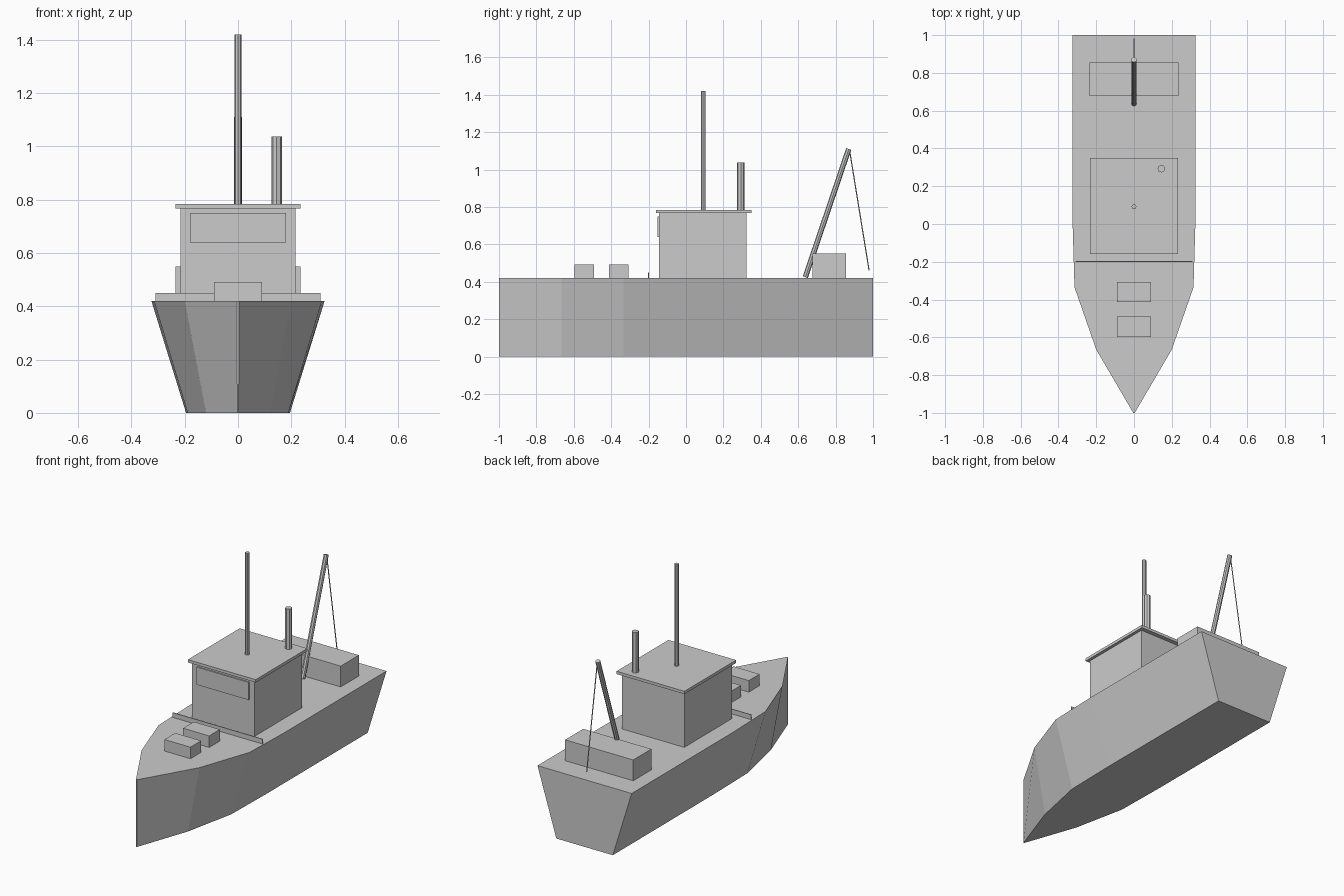
import bpy, bmesh
from mathutils import Vector

if "Cube" in bpy.data.objects:
    bpy.data.objects.remove(bpy.data.objects["Cube"])

grey = bpy.data.materials.new("plain grey")
grey.diffuse_color = (0.6, 0.6, 0.6, 1)
grey.use_nodes = True
grey.node_tree.nodes["Principled BSDF"].inputs["Base Color"].default_value = grey.diffuse_color
DECK = 0.42


def finish(name, bm):
    bmesh.ops.recalc_face_normals(bm, faces=bm.faces[:])
    mesh = bpy.data.meshes.new(name)
    bm.to_mesh(mesh)
    bm.free()
    mesh.materials.append(grey)
    obj = bpy.data.objects.new(name, mesh)
    bpy.context.collection.objects.link(obj)
    return obj


def box(name, half_x, y0, y1, z0, z1):
    bm = bmesh.new()
    bmesh.ops.create_cube(bm, size=1)
    for v in bm.verts:
        v.co = (v.co.x * 2 * half_x,
                (y0 + y1) / 2 + v.co.y * (y1 - y0),
                (z0 + z1) / 2 + v.co.z * (z1 - z0))
    return finish(name, bm)


def pole(name, start, end, radius, sides=8):
    a, b = Vector(start), Vector(end)
    bm = bmesh.new()
    bmesh.ops.create_cone(bm, cap_ends=True, segments=sides, radius1=radius,
                          radius2=radius, depth=(b - a).length)
    turn = (b - a).to_track_quat('Z', 'Y')
    for v in bm.verts:
        v.co = turn @ v.co + (a + b) / 2
    return finish(name, bm)


# Hull: deck outline mirrored, narrowing to a flat bottom
half = [(0.004, -1), (0.2, -0.665), (0.315, -0.335), (0.325, 0), (0.325, 1)]
outline = half + [(-x, y) for x, y in reversed(half)]
bm = bmesh.new()
top = [bm.verts.new((x, y, DECK)) for x, y in outline]
bottom = [bm.verts.new((x * 0.6, y, 0)) for x, y in outline]
bm.faces.new(top)
bm.faces.new(bottom[::-1])
n = len(outline)
for i in range(n):
    j = (i + 1) % n
    bm.faces.new((bottom[i], bottom[j], top[j], top[i]))
finish("hull", bm)

# Wheelhouse with overhanging roof and window band
box("cabin", 0.215, -0.144, 0.324, DECK, 0.77)
box("cabin_roof", 0.234, -0.16, 0.35, 0.767, 0.785)
box("front_window", 0.18, -0.152, -0.144, 0.64, 0.75)

# Deck fittings
box("front_hatch", 0.09, -0.597, -0.491, DECK, 0.492)
box("rear_hatch", 0.09, -0.413, -0.307, DECK, 0.492)
box("breakwater", 0.31, -0.202, -0.197, DECK, 0.45)
box("stern_locker", 0.235, 0.677, 0.856, DECK, 0.55)

# Mast, funnel, boom and its cable
pole("mast", (0, 0.092, 0.77), (0, 0.092, 1.42), 0.013)
pole("funnel", (0.145, 0.293, 0.77), (0.145, 0.293, 1.037), 0.02)
pole("boom", (0, 0.638, 0.425), (0, 0.87, 1.11), 0.0145)
pole("boom_cable", (0, 0.875, 1.1), (0, 0.979, 0.46), 0.003, 6)
